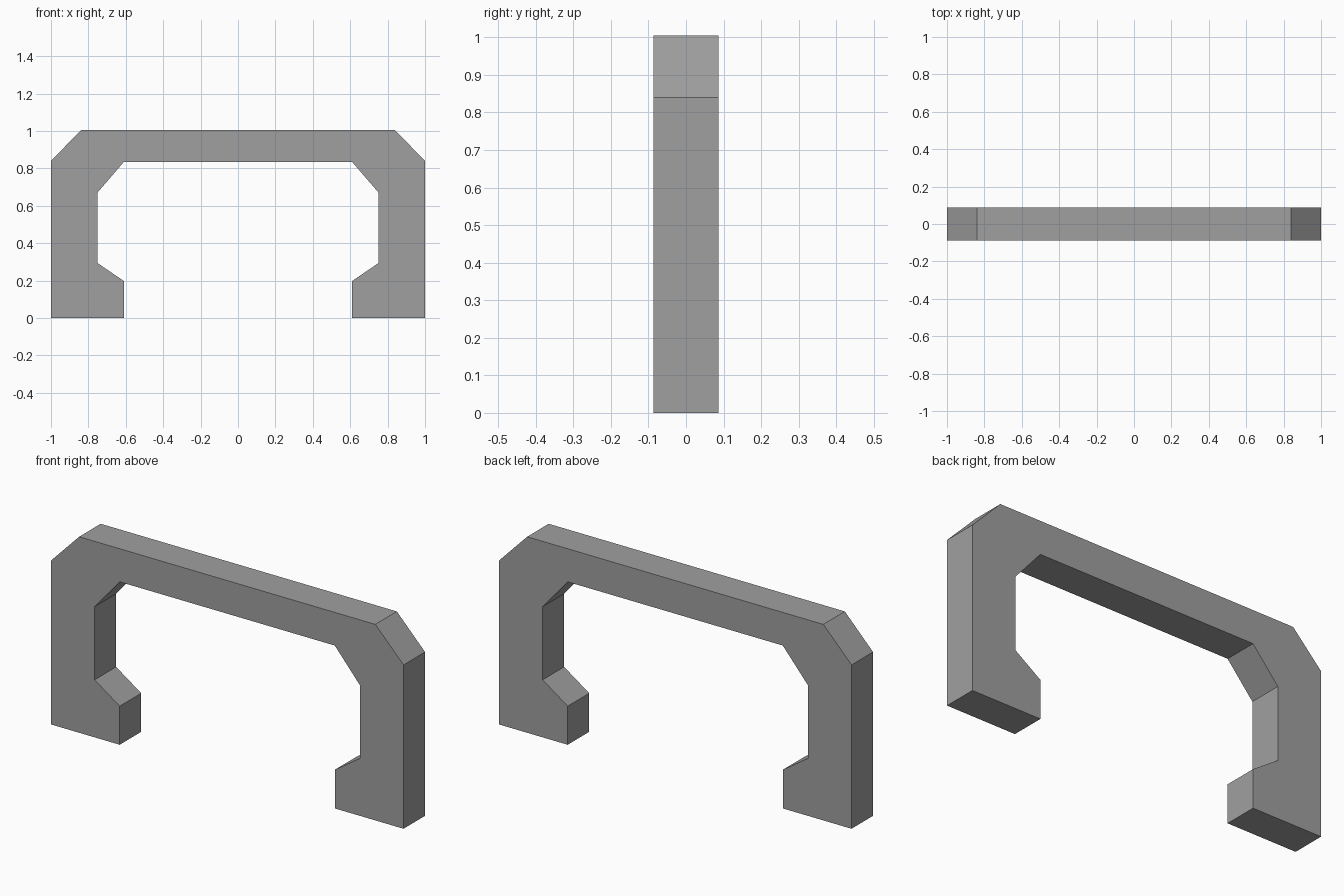
import bpy
import bmesh

# Remove the default cube
cube = bpy.data.objects.get("Cube")
if cube:
    bpy.data.objects.remove(cube, do_unlink=True)

HALF_DEPTH = 0.087

# Plain grey finish
grey = bpy.data.materials.new("grey")
grey.use_nodes = True
colour = (0.35, 0.35, 0.35, 1.0)
grey.diffuse_color = colour
grey.node_tree.nodes["Principled BSDF"].inputs["Base Color"].default_value = colour

# Left half of the outline, from the inner foot round to the underside of the bar
half = [(0.61, 0.0), (1.0, 0.0), (1.0, 0.84), (0.84, 1.005)]
inner = [(0.61, 0.835), (0.752, 0.67), (0.752, 0.295), (0.61, 0.198)]


def mirrored(points):
    return [(-x, z) for x, z in reversed(points)]


outline = half + mirrored(half) + mirrored(inner) + inner

# Handle: the outline extruded through its depth
bm = bmesh.new()
face = bm.faces.new([bm.verts.new((x, -HALF_DEPTH, z)) for x, z in outline])
extruded = bmesh.ops.extrude_face_region(bm, geom=[face], use_keep_orig=True)
back = [v for v in extruded["geom"] if isinstance(v, bmesh.types.BMVert)]
bmesh.ops.translate(bm, verts=back, vec=(0, 2 * HALF_DEPTH, 0))
bmesh.ops.recalc_face_normals(bm, faces=bm.faces)

mesh = bpy.data.meshes.new("pull_handle")
bm.to_mesh(mesh)
bm.free()
mesh.materials.append(grey)
handle = bpy.data.objects.new("pull_handle", mesh)
bpy.context.collection.objects.link(handle)
